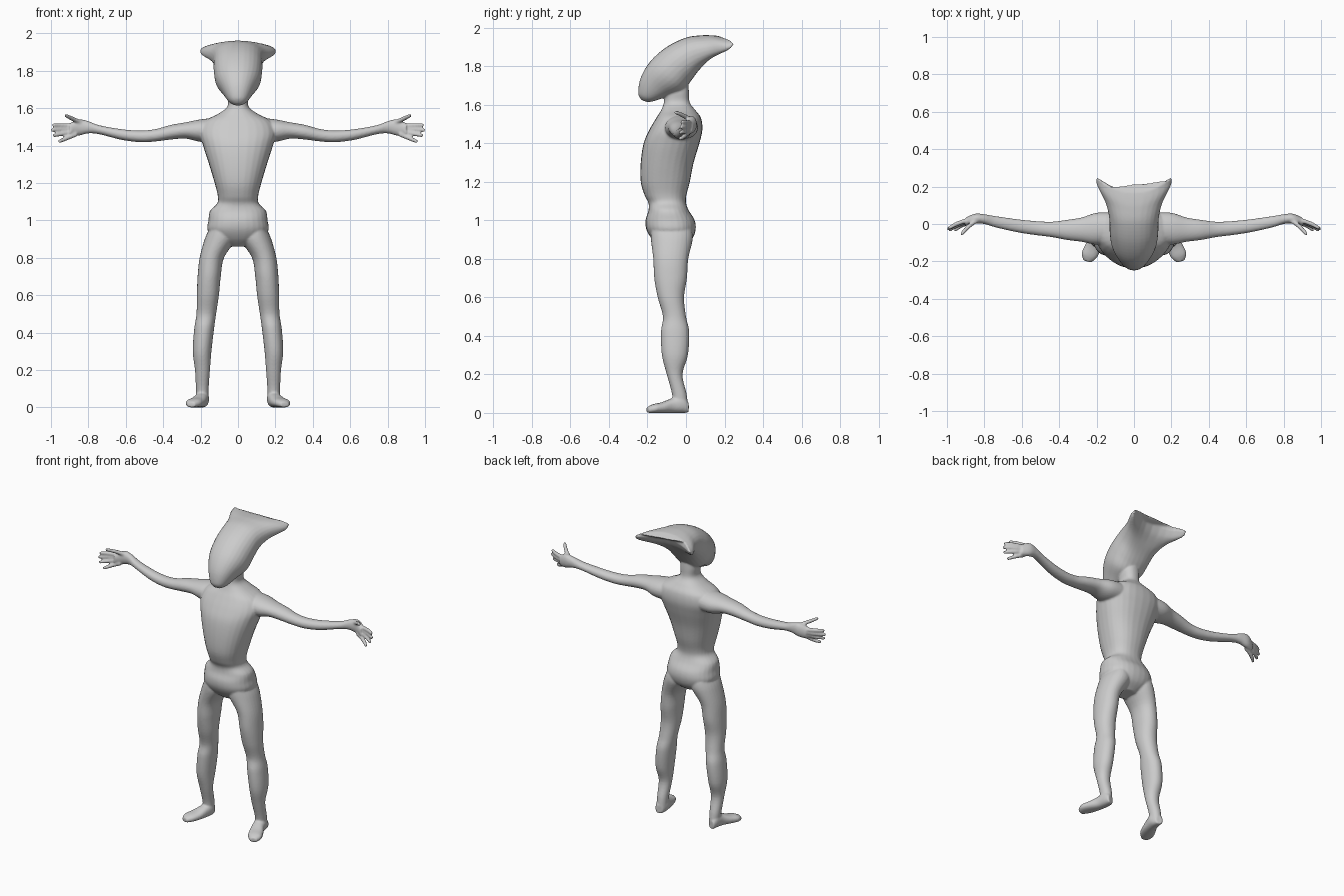
import bpy, bmesh, math
from mathutils import Vector

bm = bmesh.new()
SIDES, STEPS = 28, 5


def spline(a, b, c, d, t):
    return 0.5 * (2 * b + (c - a) * t + (2 * a - 5 * b + 4 * c - d) * t * t + (3 * b - a - 3 * c + d) * t ** 3)


def loft(rings, power=2.0, warp=None):
    """Closed skin through rings of (centre, half axis u, half axis v)."""
    rings = [tuple(Vector(p) for p in r) for r in rings]
    last = len(rings) - 1
    dense = []
    for i in range(last):
        quad = [rings[max(i - 1, 0)], rings[i], rings[i + 1], rings[min(i + 2, last)]]
        dense += [[spline(*[q[k] for q in quad], s / STEPS) for k in range(3)] for s in range(STEPS)]
    dense.append(rings[-1])
    loops = []
    for c, u, v in dense:
        loop = []
        for j in range(SIDES):
            a = 2 * math.pi * j / SIDES
            ca, sa = (math.copysign(abs(f) ** (2 / power), f) for f in (math.cos(a), math.sin(a)))
            p = c + u * ca + v * sa
            loop.append(bm.verts.new(warp(p) if warp else p))
        loops.append(loop)
    for a, b in zip(loops, loops[1:]):
        for j in range(SIDES):
            k = (j + 1) % SIDES
            bm.faces.new((a[j], a[k], b[k], b[j]))
    bm.faces.new(loops[0][::-1])
    bm.faces.new(loops[-1])


def ring_z(z, x0, x1, y0, y1):
    return ((x0 + x1) / 2, (y0 + y1) / 2, z), ((x1 - x0) / 2, 0, 0), (0, (y1 - y0) / 2, 0)


def ring_x(x, y0, y1, z0, z1):
    return (x, (y0 + y1) / 2, (z0 + z1) / 2), (0, (y1 - y0) / 2, 0), (0, 0, (z1 - z0) / 2)


# torso, pelvis and neck: z, half width, front y, back y
torso = [(.86, .05, -.13, -.02), (.90, .13, -.175, .03), (.95, .163, -.205, .05),
         (1.0, .158, -.21, .045), (1.05, .15, -.195, .015), (1.09, .112, -.195, 0),
         (1.13, .108, -.215, .002), (1.2, .125, -.235, .02), (1.3, .155, -.235, .04),
         (1.4, .187, -.22, .07), (1.47, .205, -.19, .085), (1.53, .18, -.155, .078),
         (1.57, .105, -.13, .05), (1.61, .056, -.115, .02), (1.67, .055, -.11, .015),
         (1.75, .05, -.1, .01)]
loft([ring_z(z, -w, w, f, b) for z, w, f, b in torso], 2.3)

# head sweeping from the snout up and back into a crest:
# top y, top z, underside y, underside z, half width
head = [(-.232, 1.625, -.2, 1.613, .02), (-.248, 1.66, -.16, 1.62, .05),
        (-.235, 1.74, -.09, 1.645, .085), (-.185, 1.825, -.02, 1.67, .12),
        (-.1, 1.9, .02, 1.715, .13), (0, 1.948, .06, 1.77, .133),
        (.08, 1.96, .105, 1.82, .155), (.13, 1.96, .15, 1.87, .2),
        (.165, 1.957, .175, 1.918, .2)]


def sweep_crest(p):
    back = min(max(p.y / .15, 0), 1)
    return Vector((p.x, p.y + 2 * p.x * p.x * back, p.z - .5 * p.x * p.x * back))


loft([((0, (ty + by) / 2, (tz + bz) / 2), (w, 0, 0), (0, (ty - by) / 2, (tz - bz) / 2))
      for ty, tz, by, bz, w in head], 2.2, sweep_crest)

# limbs, given for one side: axis position, then low and high bounds
arm = [(.1, -.1, .06, 1.42, 1.55), (.2, -.11, .06, 1.42, 1.54), (.28, -.095, .035, 1.437, 1.524),
       (.36, -.085, .022, 1.432, 1.51), (.44, -.07, .012, 1.422, 1.488),
       (.52, -.06, .015, 1.418, 1.48), (.62, -.045, .025, 1.43, 1.487),
       (.74, -.018, .042, 1.46, 1.508), (.80, 0, .052, 1.465, 1.53),
       (.85, .002, .055, 1.453, 1.54), (.9, -.012, .035, 1.447, 1.518)]
leg = [(.95, .03, .155, -.18, .03), (.9, .012, .178, -.182, .035), (.8, .075, .205, -.17, .012),
       (.7, .092, .216, -.165, .005), (.6, .102, .22, -.147, -.01), (.5, .117, .222, -.12, 0),
       (.42, .128, .234, -.13, .017), (.3, .142, .242, -.125, .01), (.2, .15, .23, -.1, -.018),
       (.1, .157, .225, -.073, .003), (.04, .158, .222, -.07, .01)]
# foot: x, y, half width, height
foot = [(.19, .01, .022, .055), (.19, -.025, .035, .09), (.2, -.075, .036, .075),
        (.22, -.125, .042, .055), (.24, -.17, .04, .045), (.25, -.2, .02, .03)]
# fingers and thumb: root, tip
fingers = [((.875, .02, 1.506), (.993, -.025, 1.51)), ((.875, .02, 1.49), (1, -.03, 1.482)),
           ((.875, .015, 1.475), (.99, -.035, 1.453)), ((.865, .01, 1.462), (.96, -.035, 1.42)),
           ((.835, .022, 1.52), (.925, -.058, 1.562))]

for side in (-1, 1):
    def mirror(p):
        return Vector((p.x * side, p.y, p.z))
    loft([ring_x(*r) for r in arm], 2.1, mirror)
    loft([ring_z(*r) for r in leg], 2.1, mirror)
    loft([((x, y, h / 2), (w, w * .3, 0), (0, 0, h / 2)) for x, y, w, h in foot], 2.3, mirror)
    for root, tip in fingers:
        a, b = Vector(root), Vector(tip)
        axis = (b - a).normalized()
        u = axis.cross(Vector((0, 0, 1))).normalized()
        v = axis.cross(u)
        bend = Vector((0, .009, 0))
        loft([(a + (b - a) * t + bend * math.sin(math.pi * t), u * r, v * r)
              for t, r in ((0, .014), (.35, .012), (.7, .011), (.94, .009), (1, .005))], 2, mirror)

# fuse every part into one smooth skin
bmesh.ops.recalc_face_normals(bm, faces=bm.faces)
mesh = bpy.data.meshes.new("creature_body")
bm.to_mesh(mesh)
bm.free()
body = bpy.data.objects.new("creature_body", mesh)
bpy.context.collection.objects.link(body)
remesh = body.modifiers.new("fuse", 'REMESH')
remesh.mode = 'VOXEL'
remesh.voxel_size = .006
remesh.use_smooth_shade = True
smooth = body.modifiers.new("soften", 'SMOOTH')
smooth.factor = .5
smooth.iterations = 3
